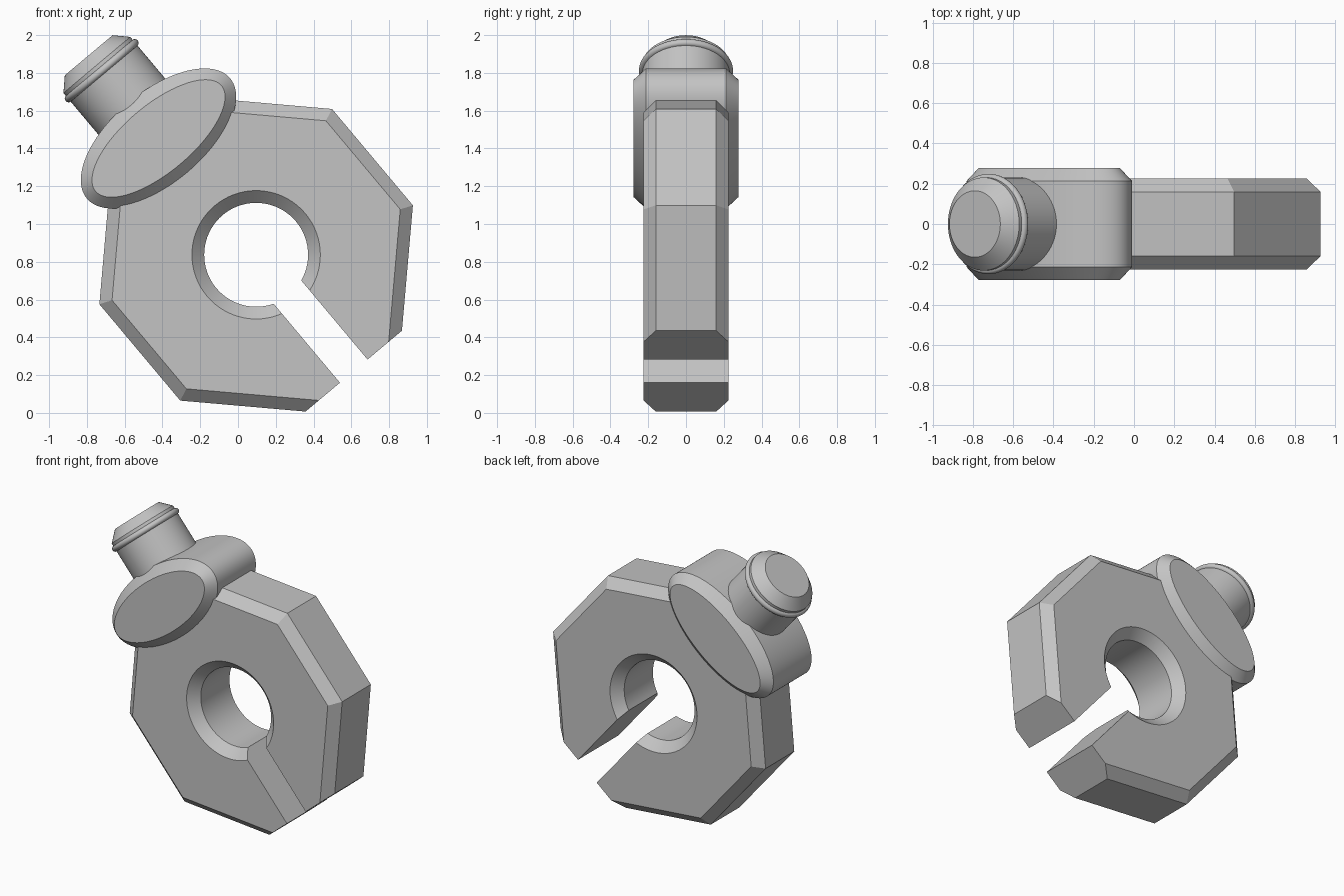
import bpy, bmesh, math
from mathutils import Matrix

if "Cube" in bpy.data.objects:
    bpy.data.objects.remove(bpy.data.objects["Cube"], do_unlink=True)

grey = bpy.data.materials.new("plain grey")
grey.use_nodes = True
grey.diffuse_color = (0.55, 0.55, 0.55, 1)
grey.node_tree.nodes["Principled BSDF"].inputs["Base Color"].default_value = (0.55, 0.55, 0.55, 1)

# Parts are built upright around the ring centre, then tilted into place
TILT = Matrix.Translation((0.096, 0, 0.837)) @ Matrix.Rotation(math.radians(-40), 4, "Y")
ALONG_Y = Matrix.Rotation(math.radians(90), 4, "X")
APOTHEM = 0.804
HALF_DEPTH = 0.225
CHAMFER = 0.065


def finish(name, bm, local=Matrix()):
    bmesh.ops.recalc_face_normals(bm, faces=bm.faces[:])
    mesh = bpy.data.meshes.new(name)
    bm.to_mesh(mesh)
    bm.free()
    mesh.materials.append(grey)
    obj = bpy.data.objects.new(name, mesh)
    bpy.context.collection.objects.link(obj)
    obj.matrix_world = TILT @ local
    return obj


def loft(name, rings, local=Matrix(), sides=72, phase=0.0):
    """Stack elliptical rings (half width, half breadth, height) into a closed solid."""
    bm = bmesh.new()
    loops = []
    for a, b, h in rings:
        angles = [phase + math.tau * i / sides for i in range(sides)]
        loops.append([bm.verts.new((a * math.cos(t), b * math.sin(t), h)) for t in angles])
    for low, high in zip(loops, loops[1:]):
        for i in range(sides):
            j = (i + 1) % sides
            bm.faces.new((low[i], low[j], high[j], high[i]))
    bm.faces.new(loops[0])
    bm.faces.new(loops[-1])
    return finish(name, bm, local)


def smooth(obj):
    bpy.ops.object.select_all(action="DESELECT")
    obj.select_set(True)
    bpy.context.view_layer.objects.active = obj
    bpy.ops.object.shade_smooth_by_angle(angle=math.radians(25))


def cut(obj, cutter):
    cutter.hide_render = True
    mod = obj.modifiers.new("cut", "BOOLEAN")
    mod.operation = "DIFFERENCE"
    mod.solver = "EXACT"
    mod.object = cutter
    bpy.ops.object.select_all(action="DESELECT")
    obj.select_set(True)
    bpy.context.view_layer.objects.active = obj
    bpy.ops.object.modifier_apply(modifier=mod.name)
    bpy.data.objects.remove(cutter, do_unlink=True)


# Octagonal ring body, chamfered on every rim edge except the slotted side
radius = APOTHEM / math.cos(math.pi / 8)
body = loft("octagon_body", [(radius, radius, -HALF_DEPTH), (radius, radius, HALF_DEPTH)],
            ALONG_Y, sides=8, phase=math.pi / 8)
bm = bmesh.new()
bm.from_mesh(body.data)
rim = []
for e in bm.edges:
    p, q = (v.co for v in e.verts)
    on_slot_side = (p.y + q.y) / 2 < -APOTHEM + 0.01
    if abs(p.z - q.z) < 0.001 and not on_slot_side:
        rim.append(e)
bmesh.ops.bevel(bm, geom=rim, offset=CHAMFER, offset_type="OFFSET", segments=1,
                profile=0.5, affect="EDGES")
bm.to_mesh(body.data)
bm.free()

# Central bore with countersunk mouths
BORE = 0.275
mouth = HALF_DEPTH + 0.02
flare = BORE + CHAMFER + 0.02
straight = HALF_DEPTH - CHAMFER
cut(body, loft("bore_cutter", [(flare, flare, -mouth), (BORE, BORE, -straight),
                               (BORE, BORE, straight), (flare, flare, mouth)], ALONG_Y))

# Slot from the bore out through the lower side
bm = bmesh.new()
bmesh.ops.create_cube(bm, size=1)
bmesh.ops.scale(bm, vec=(0.191, 1, 1), verts=bm.verts[:])
bmesh.ops.translate(bm, vec=(0, 0, -0.5), verts=bm.verts[:])
cut(body, finish("slot_cutter", bm))
smooth(body)

# Elliptical boss across the side opposite the slot
boss = loft("elliptical_boss", [(0.435, 0.178, -0.277), (0.495, 0.248, -0.213),
                                (0.495, 0.248, 0.213), (0.435, 0.178, 0.277)],
            Matrix.Translation((0, 0, APOTHEM)) @ ALONG_Y, sides=96)
smooth(boss)

# Round neck with a small bead and a chamfered tip
NECK = 0.231
profile = [(NECK, 0), (NECK, 0.448)]
for i in range(1, 8):
    t = math.pi * i / 8
    profile.append((NECK + 0.018 * math.sin(t), 0.468 - 0.02 * math.cos(t)))
profile += [(NECK, 0.488), (NECK, 0.508), (0.165, 0.575)]
neck = loft("neck", [(r, r, h) for r, h in profile], Matrix.Translation((0, 0, APOTHEM)))
smooth(neck)
